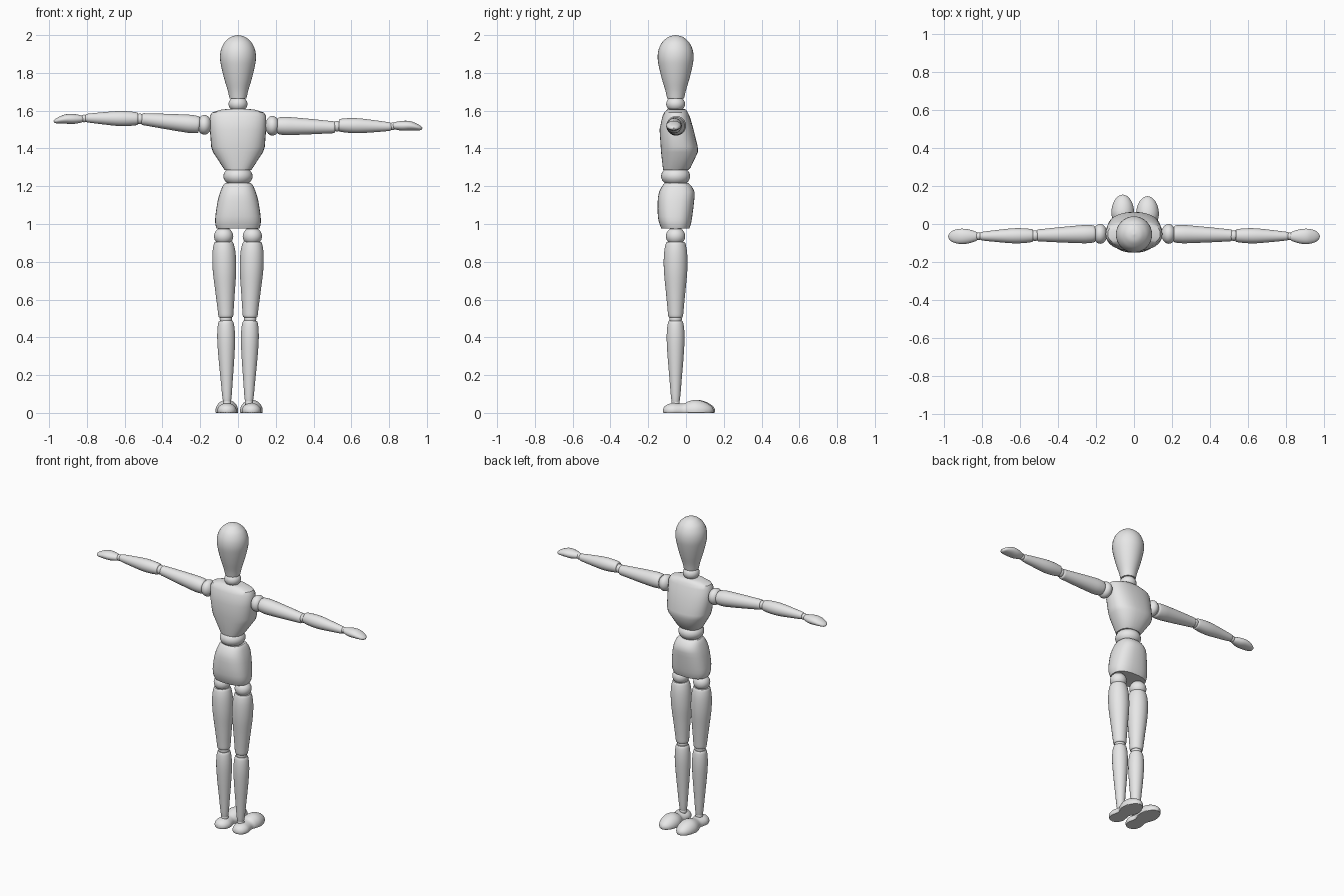
import bpy, bmesh, math
from mathutils import Vector

if "Cube" in bpy.data.objects:
    bpy.data.objects.remove(bpy.data.objects["Cube"])

X, Y, Z = Vector((1, 0, 0)), Vector((0, 1, 0)), Vector((0, 0, 1))
CY = -0.055          # depth of the body axis
SEG = 32

grey = bpy.data.materials.new("plain grey")
grey.diffuse_color = (0.8, 0.8, 0.8, 1)
grey.use_nodes = True
grey.node_tree.nodes["Principled BSDF"].inputs["Base Color"].default_value = grey.diffuse_color


def smooth_rows(rows, steps):
    """Catmull-Rom interpolation of rows of numbers."""
    out = []
    for i in range(len(rows) - 1):
        a, b, c, d = (rows[max(0, min(len(rows) - 1, i + k))] for k in (-1, 0, 1, 2))
        for s in range(steps):
            t = s / steps
            out.append([0.5 * (2 * q + (r - p) * t + (2 * p - 5 * q + 4 * r - w) * t * t
                               + (3 * q - p - 3 * r + w) * t ** 3)
                        for p, q, r, w in zip(a, b, c, d)])
    out.append(list(rows[-1]))
    return out


def loft(name, rings, u, v, power=2.0, floor=False):
    """Skin rings of (centre, radius along u, radius along v) and cap both ends."""
    bm = bmesh.new()
    loops = []
    for c, ru, rv in rings:
        loop = []
        for k in range(SEG):
            a = math.tau * k / SEG
            ca, sa = math.cos(a), math.sin(a)
            p = (c + u * max(ru, 0.001) * math.copysign(abs(ca) ** (2 / power), ca)
                 + v * max(rv, 0.001) * math.copysign(abs(sa) ** (2 / power), sa))
            if floor:
                p.z = max(p.z, 0)
            loop.append(bm.verts.new(p))
        loops.append(loop)
    for a, b in zip(loops, loops[1:]):
        for k in range(SEG):
            n = (k + 1) % SEG
            bm.faces.new((a[k], a[n], b[n], b[k]))
    bm.faces.new(loops[0][::-1])
    bm.faces.new(loops[-1])
    bmesh.ops.recalc_face_normals(bm, faces=bm.faces)
    me = bpy.data.meshes.new(name)
    bm.to_mesh(me)
    bm.free()
    me.materials.append(grey)
    ob = bpy.data.objects.new(name, me)
    bpy.context.collection.objects.link(ob)
    bpy.ops.object.select_all(action='DESELECT')
    ob.select_set(True)
    bpy.context.view_layer.objects.active = ob
    bpy.ops.object.shade_smooth_by_angle(angle=math.radians(35))
    return ob


def limb(name, p0, p1, profile, flat=1.0, steps=4):
    """Turned piece from p0 to p1; profile holds (fraction, radius)."""
    p0, p1 = Vector(p0), Vector(p1)
    d = (p1 - p0).normalized()
    u = d.cross(Y).normalized()
    v = d.cross(u).normalized()
    loft(name, [(p0.lerp(p1, t), r * flat, r) for t, r in smooth_rows(profile, steps)], u, v)


def ball(name, c, r, axis=Z, half=None):
    """Ball with radius r and half-height along axis."""
    half = half or r
    u = Y
    v = axis.cross(u)
    rings = []
    for i in range(17):
        a = math.pi * (i / 16 - 0.5)
        rings.append((Vector(c) + axis * half * math.sin(a), r * math.cos(a), r * math.cos(a)))
    loft(name, rings, u, v)


def body(name, rows, power, steps):
    """Upright piece; rows hold (z, half width, back y, front y)."""
    loft(name, [(Vector((0, (a + b) / 2, z)), w, (b - a) / 2)
                for z, w, a, b in smooth_rows(rows, steps)], X, Y, power)


# Head and neck
limb("head", (0, CY, 1.665), (0, CY, 2.0),
     [(0, 0.045), (0.12, 0.054), (0.3, 0.072), (0.48, 0.087), (0.63, 0.095), (0.76, 0.091),
      (0.87, 0.075), (0.94, 0.053), (0.98, 0.031), (1, 0.001)])
ball("neck_ball", (0, CY, 1.635), 0.05, Z, 0.042)

# Torso, waist and pelvis
body("torso", [(1.285, 0.07, -0.12, 0.01), (1.30, 0.08, -0.123, 0.025), (1.38, 0.132, -0.132, 0.063),
               (1.41, 0.142, -0.134, 0.062), (1.50, 0.149, -0.14, 0.04), (1.57, 0.149, -0.125, 0.02),
               (1.59, 0.138, -0.115, 0.01), (1.605, 0.09, -0.10, 0.0), (1.61, 0.05, -0.095, -0.01)],
     2.4, 1)
ball("waist_ball", (0, CY, 1.253), 0.077, Z, 0.055)
body("pelvis", [(0.975, 0.113, -0.13, 0.018), (1.0, 0.12, -0.14, 0.026), (1.04, 0.12, -0.149, 0.033),
                (1.12, 0.108, -0.15, 0.043), (1.17, 0.094, -0.142, 0.045), (1.205, 0.079, -0.123, 0.025),
                (1.217, 0.068, -0.112, 0.01)], 2.5, 2)

# Legs: hip, thigh, knee, shin, ankle and foot
for side, s in (("left", -1), ("right", 1)):
    hip, knee, ankle = s * 0.076, s * 0.064, s * 0.058
    ball(side + "_hip_ball", (hip, CY, 0.935), 0.051, Z, 0.048)
    limb(side + "_hip_peg", (hip, CY, 0.94), (hip, CY, 1.0), [(0, 0.03), (1, 0.03)])
    limb(side + "_thigh", (hip, CY, 0.905), (knee, CY, 0.505),
         [(0, 0.047), (0.03, 0.053), (0.12, 0.06), (0.25, 0.063), (0.42, 0.061), (0.65, 0.052),
          (0.88, 0.043), (0.98, 0.039), (1, 0.033)])
    ball(side + "_knee_ball", (knee, CY, 0.497), 0.033)
    limb(side + "_shin", (knee, CY, 0.488), (ankle, CY, 0.055),
         [(0, 0.035), (0.03, 0.041), (0.12, 0.046), (0.25, 0.047), (0.45, 0.042), (0.7, 0.033),
          (0.92, 0.025), (1, 0.02)])
    ball(side + "_ankle_ball", (ankle, CY, 0.052), 0.022)
    fx = -0.059 if s < 0 else 0.071
    shift = 0.004 if s < 0 else -0.004
    # Foot rows: y, half width, top height
    rows = [(-0.122, 0.002, 0.014), (-0.117, 0.022, 0.03), (-0.10, 0.041, 0.044), (-0.07, 0.051, 0.052),
            (-0.04, 0.047, 0.05), (-0.01, 0.042, 0.05), (0.02, 0.053, 0.062), (0.055, 0.06, 0.069),
            (0.095, 0.054, 0.061), (0.125, 0.04, 0.046), (0.143, 0.022, 0.03), (0.15, 0.002, 0.016)]
    loft(side + "_foot", [(Vector((fx, y + (shift if y > 0 else 0), 0.012)), w, h - 0.012)
                          for y, w, h in smooth_rows(rows, 3)], X, Z, 2, floor=True)

# Arms: the two sides are held at slightly different heights
arms = {
    "left": (-1, 1.525, 1.556, 1.557, 1.561, 1.556, 1.545),
    "right": (1, 1.52, 1.512, 1.523, 1.515, 1.52, 1.508),
}
for side, (s, z0, z1, z2, z3, z4, z5) in arms.items():
    off = 0.004 if s > 0 else 0.0
    ball(side + "_shoulder_ball", (s * 0.178 + off, -0.052, z0), 0.052, X, 0.038)
    limb(side + "_upper_arm", (s * 0.205 + off, -0.052, z0), (s * 0.51 + off, -0.06, z1),
         [(0, 0.038), (0.03, 0.045), (0.15, 0.048), (0.3, 0.046), (0.6, 0.04), (0.9, 0.033),
          (0.98, 0.031), (1, 0.026)])
    ball(side + "_elbow_ball", (s * 0.52 + off, -0.061, (z1 + z2) / 2), 0.028)
    limb(side + "_forearm", (s * 0.53 + off, -0.061, z2), (s * 0.808 + off, -0.064, z3),
         [(0, 0.029), (0.03, 0.034), (0.2, 0.039), (0.4, 0.039), (0.7, 0.031), (0.95, 0.023), (1, 0.018)])
    ball(side + "_wrist_ball", (s * 0.815 + off, -0.064, (z3 + z4) / 2), 0.02)
    # Hand rows: x, centre height, half depth, half thickness
    rows = [(0.815, z4, 0.012, 0.012), (0.83, z4, 0.024, 0.019), (0.87, z4, 0.037, 0.026),
            (0.91, z4, 0.04, 0.025), (0.945, (z4 + z5) / 2, 0.033, 0.018), (0.967, z5, 0.02, 0.011),
            (0.977, z5, 0.001, 0.001)]
    loft(side + "_hand", [(Vector((s * x, -0.065, z)), d, t) for x, z, d, t in smooth_rows(rows, 4)], Y, Z)
